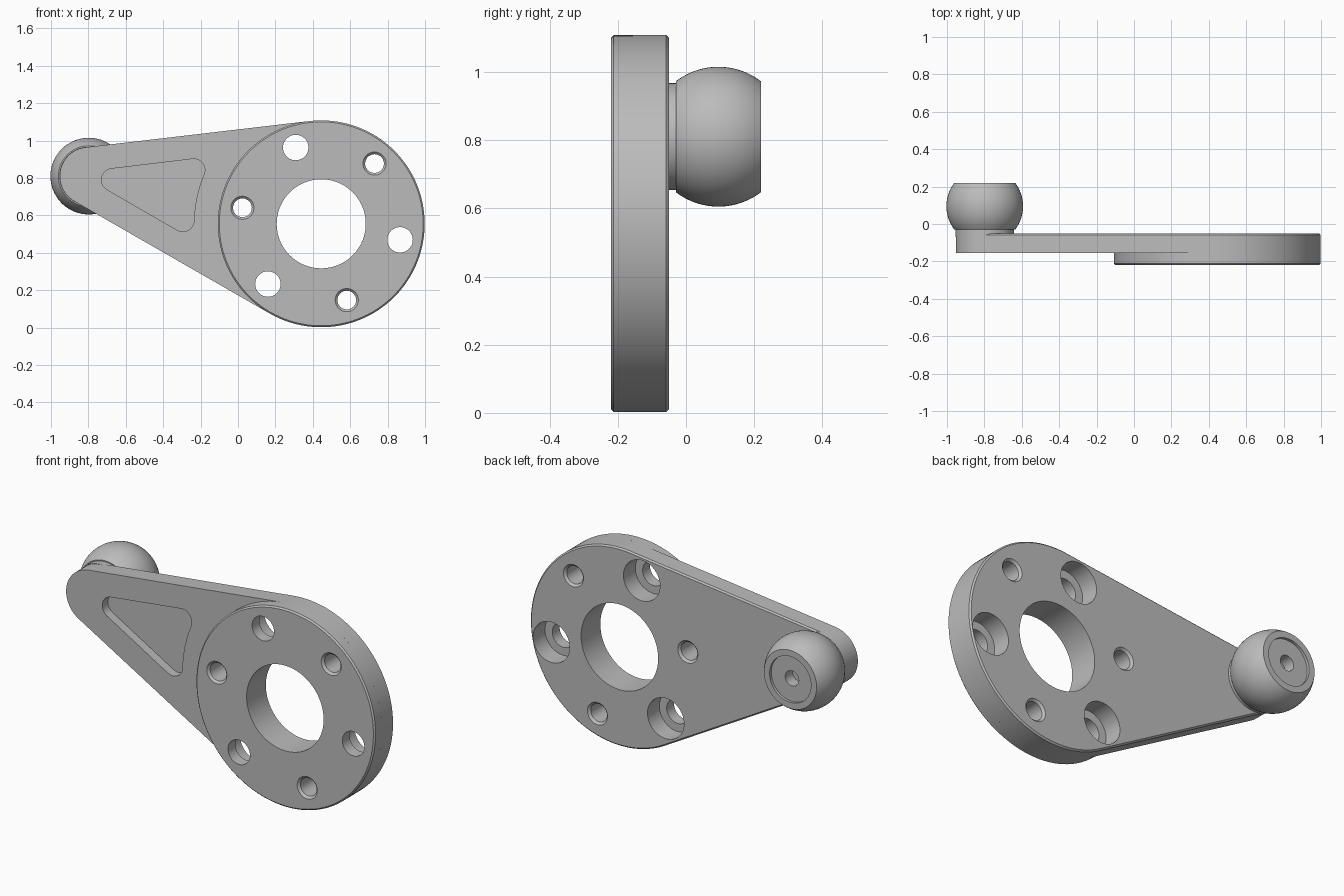
import bpy, bmesh, math
from math import sin, cos, radians, pi

if "Cube" in bpy.data.objects:
    bpy.data.objects.remove(bpy.data.objects["Cube"], do_unlink=True)

HUB, HUB_R = (0.445, 0.555), 0.553
TIP, TIP_R = (-0.798, 0.81), 0.155
BACK, STEP, FRONT = -0.05, -0.155, -0.22
EDGE = 0.008

metal = bpy.data.materials.new("grey metal")
metal.use_nodes = True
GREY = (0.5, 0.5, 0.5, 1)
metal.diffuse_color = GREY
metal.node_tree.nodes["Principled BSDF"].inputs["Base Color"].default_value = GREY


def arc(centre, r, a0, a1, n):
    angles = [radians(a0 + (a1 - a0) * i / n) for i in range(n + 1)]
    return [(centre[0] + r * cos(a), centre[1] + r * sin(a)) for a in angles]


def finish(name, bm):
    bmesh.ops.recalc_face_normals(bm, faces=bm.faces)
    mesh = bpy.data.meshes.new(name)
    bm.to_mesh(mesh)
    bm.free()
    mesh.materials.append(metal)
    ob = bpy.data.objects.new(name, mesh)
    bpy.context.collection.objects.link(ob)
    return ob


def prism(name, outline, y0, y1, bevel_y=None):
    """Extrude an x-z outline along y, chamfering the rim at bevel_y."""
    bm = bmesh.new()
    face = bm.faces.new([bm.verts.new((x, y0, z)) for x, z in outline])
    new = bmesh.ops.extrude_face_region(bm, geom=[face])["geom"]
    for v in new:
        if isinstance(v, bmesh.types.BMVert):
            v.co.y = y1
    bmesh.ops.recalc_face_normals(bm, faces=bm.faces)
    if bevel_y is not None:
        rim = [e for e in bm.edges if all(abs(v.co.y - bevel_y) < 1e-5 for v in e.verts)]
        bmesh.ops.bevel(bm, geom=rim, offset=EDGE, segments=1, affect='EDGES')
    return finish(name, bm)


def lathe(name, profile, centre, steps=64):
    """Turn an (r, y) profile about an axis parallel to y."""
    bm = bmesh.new()
    verts = [bm.verts.new((centre[0] + r, y, centre[1])) for r, y in profile]
    edges = [bm.edges.new(pair) for pair in zip(verts, verts[1:])]
    bmesh.ops.spin(bm, geom=verts + edges, cent=(centre[0], 0, centre[1]),
                   axis=(0, 1, 0), angle=2 * pi, steps=steps)
    bmesh.ops.remove_doubles(bm, verts=bm.verts, dist=1e-5)
    return finish(name, bm)


def rod(name, centre, r, y0, y1, steps=64):
    return lathe(name, [(0, y0), (r, y0), (r, y1), (0, y1)], centre, steps)


def cut(ob, cutters):
    for c in cutters:
        c.hide_render = True
        mod = ob.modifiers.new("cut", 'BOOLEAN')
        mod.operation, mod.solver, mod.object = 'DIFFERENCE', 'EXACT', c
    bpy.context.view_layer.update()
    ob.data = bpy.data.meshes.new_from_object(
        ob.evaluated_get(bpy.context.evaluated_depsgraph_get()))
    ob.modifiers.clear()


# Tapered plate: hull of the hub circle and the tip circle
dx, dz = HUB[0] - TIP[0], HUB[1] - TIP[1]
axis = math.degrees(math.atan2(dz, dx))
taper = math.degrees(math.asin((HUB_R - TIP_R) / math.hypot(dx, dz)))
top, bottom = 90 + axis + taper, 270 + axis - taper
outline = arc(TIP, TIP_R, top, bottom, 32) + arc(HUB, HUB_R, bottom - 360, top, 72)
arm_plate = prism("arm_plate", outline, STEP, BACK, BACK)

# Raised round hub on the front
hub_disc = prism("hub_disc", arc(HUB, HUB_R, 0, 357, 119), FRONT, STEP, FRONT)

# Cutters: centre bore and two alternating sets of three bolt holes
through = [rod("centre_bore_cutter", HUB, 0.238, -0.4, 0.2, 96)]
counterbores = []
for i in range(6):
    a = radians(48.5 + 60 * i)
    spot = (HUB[0] + 0.43 * cos(a), HUB[1] + 0.43 * sin(a))
    if i % 2:
        through.append(rod("bolt_hole_cutter", spot, 0.068, -0.4, 0.2, 48))
        counterbores.append(rod("counterbore_cutter", spot, 0.113, -0.3, 0.1, 48))
    else:
        half = [(0, FRONT - 0.02), (0.082, FRONT - 0.02), (0.05, FRONT + 0.012)]
        mirror = [(r, FRONT + BACK - y) for r, y in reversed(half)]
        through.append(lathe("chamfered_hole_cutter", half + mirror, spot, 48))

# Triangular pocket with rounded corners, its inner side concentric with the hub
R = 0.06
low, high = (-0.295, 0.573), (-0.237, 0.842)
a_low, a_high = [math.degrees(math.atan2(HUB[1] - p[1], HUB[0] - p[0])) for p in (low, high)]
pocket = (arc((-0.67, 0.79), R, top, bottom, 14) + arc(low, R, bottom - 360, a_low, 12)
          + arc(HUB, 0.68, 180 + a_low, 180 + a_high, 12)[1:-1] + arc(high, R, a_high, top, 12))
pocket_cutter = prism("pocket_cutter", pocket, STEP - 0.1, STEP + 0.05)

cut(arm_plate, through + counterbores + [pocket_cutter])
cut(hub_disc, through)
for c in through + counterbores + [pocket_cutter]:
    bpy.data.objects.remove(c, do_unlink=True)

# Neck joining the ball to the plate
neck = rod("ball_neck", TIP, 0.157, BACK - 0.02, -0.02)

# Truncated ball with a shallow recess and a small socket in its end
BALL_R, BALL_Y, END = 0.205, 0.095, 0.22
limit = math.degrees(math.asin((END - BALL_Y) / BALL_R))
ball_profile = ([(0, BALL_Y - 0.125)] + arc((0, BALL_Y), BALL_R, -limit, limit, 24)
                + [(0.128, END), (0.128, END - 0.015), (0.042, END - 0.015),
                   (0.042, END - 0.08), (0, END - 0.08)])
ball = lathe("ball_end", ball_profile, TIP, 72)

# Smooth round walls, keep edges sharp
bpy.ops.object.select_all(action='DESELECT')
for ob in (arm_plate, hub_disc, neck, ball):
    ob.select_set(True)
bpy.context.view_layer.objects.active = arm_plate
bpy.ops.object.shade_smooth_by_angle(angle=radians(30))
